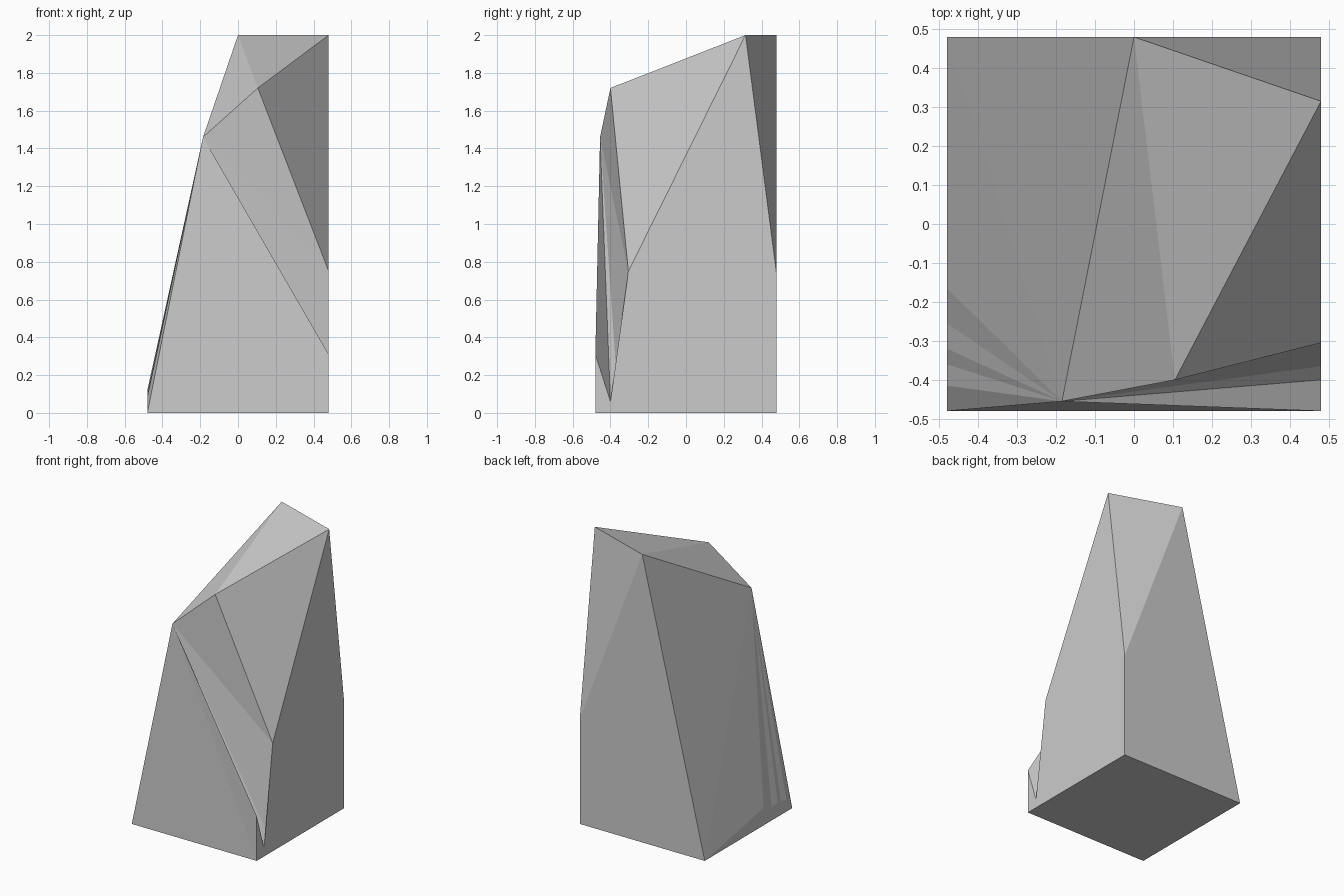
import bpy, bmesh

if "Cube" in bpy.data.objects:
    bpy.data.objects.remove(bpy.data.objects["Cube"])

H = 0.48
# Named corner points of the chipped stone
pts = {
    "A": (-H, -H, 0), "B": (H, -H, 0), "C": (H, H, 0), "D": (-H, H, 0),
    "T1": (0, H, 2), "T2": (H, .315, 2), "E": (H, H, .73),
    "P": (-.185, -.455, 1.46), "Q": (.105, -.40, 1.72), "R": (H, -.305, .75),
    "G2": (H, -.365, .15), "G1": (H, -.40, .06), "F": (H, -H, .31),
}
# Uneven chipped edge along the foot of the left side
chips = [(-.165, .12), (-.255, .085), (-.32, .10), (-.36, .07), (-.415, .085)]
for i, (y, z) in enumerate(chips):
    pts[f"L{i}"] = (-H, y, z)
left = [f"L{i}" for i in range(len(chips))]

bm = bmesh.new()
v = {name: bm.verts.new(co) for name, co in pts.items()}


def face(names):
    bm.faces.new([v[n] for n in names])


# Base, flat back and flat right side
face(["D", "C", "B", "A"])
face(["C", "D", "T1", "E"])
face(["B", "C", "E", "T2", "R", "G2", "G1", "F"])

# Sloped top, back corner chip and right front chip
face(["P", "Q", "T1"])
face(["Q", "T2", "T1"])
face(["T1", "T2", "E"])
face(["Q", "R", "T2"])

# Front facets and the groove, fanned around the front peak
front = ["A", "B", "F", "G1", "G2", "R", "Q"]
for a, b in zip(front, front[1:]):
    face(["P", a, b])

# Left facets fanned around the same peak, with the low vertical wall
face(["P", "T1", "D"])
ring = ["D"] + left + ["A"]
for a, b in zip(ring, ring[1:]):
    face(["P", a, b])
face(ring)

bmesh.ops.triangulate(bm, faces=[f for f in bm.faces if len(f.verts) > 4])
bmesh.ops.recalc_face_normals(bm, faces=bm.faces)
mesh = bpy.data.meshes.new("standing_stone")
bm.to_mesh(mesh)
bm.free()
stone = bpy.data.objects.new("standing_stone", mesh)
bpy.context.collection.objects.link(stone)
